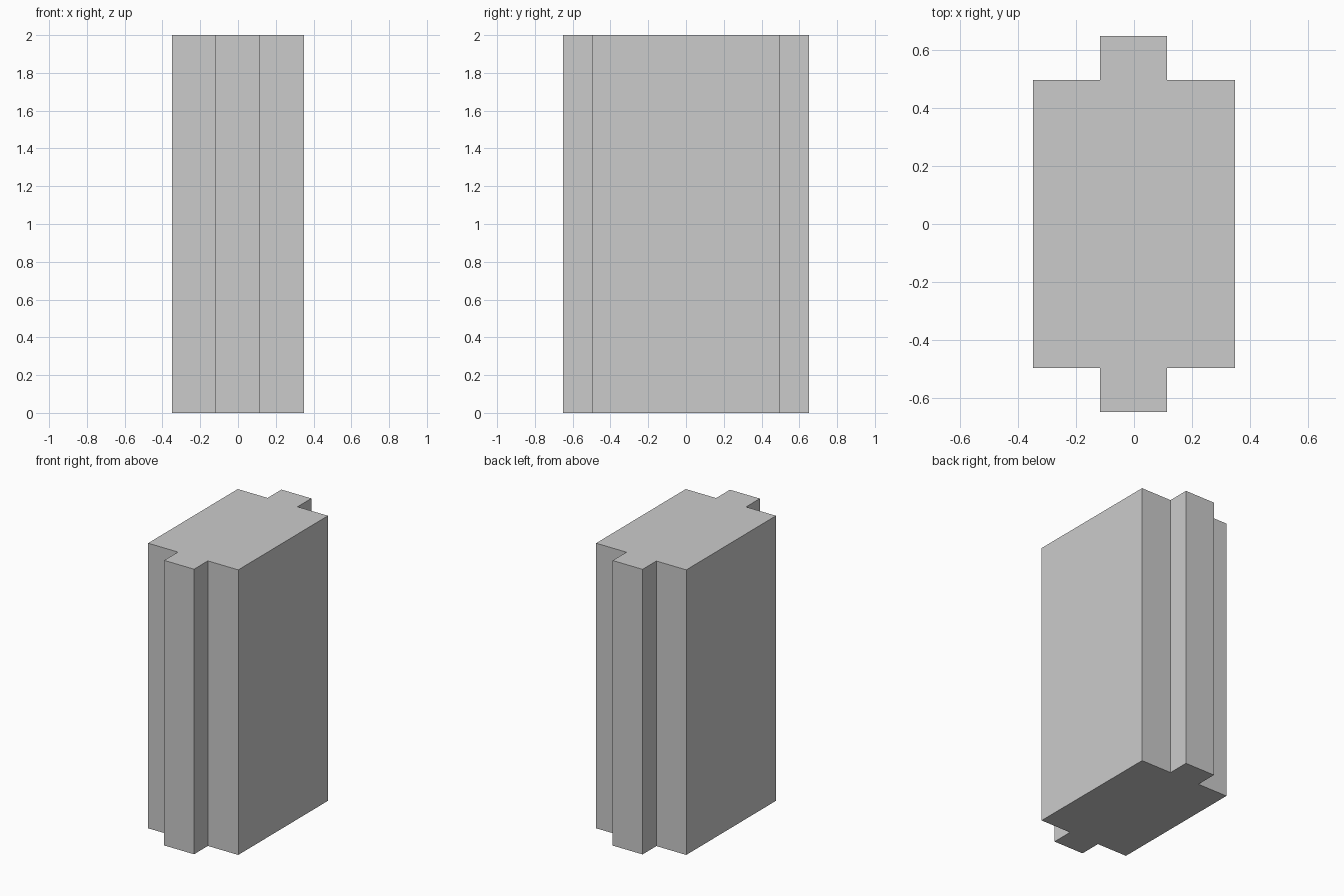
import bpy
import bmesh

if "Cube" in bpy.data.objects:
    bpy.data.objects.remove(bpy.data.objects["Cube"])

# Plan outline: wide body with a narrow tongue on the front and back
half_w, half_d, body_d = 0.35, 0.65, 0.497
tab_l, tab_r = -0.118, 0.114
height = 2.0

front = [(-half_w, -body_d), (tab_l, -body_d), (tab_l, -half_d),
         (tab_r, -half_d), (tab_r, -body_d), (half_w, -body_d)]
back = [(x, -y) for x, y in reversed(front)]

# Extrude the outline straight up
bm = bmesh.new()
base = bm.faces.new([bm.verts.new((x, y, 0)) for x, y in front + back])
ext = bmesh.ops.extrude_face_region(bm, geom=[base], use_keep_orig=True)
top = [v for v in ext["geom"] if isinstance(v, bmesh.types.BMVert)]
bmesh.ops.translate(bm, verts=top, vec=(0, 0, height))
bmesh.ops.recalc_face_normals(bm, faces=bm.faces)

mesh = bpy.data.meshes.new("tongued_pillar")
bm.to_mesh(mesh)
bm.free()
pillar = bpy.data.objects.new("tongued_pillar", mesh)
bpy.context.collection.objects.link(pillar)
